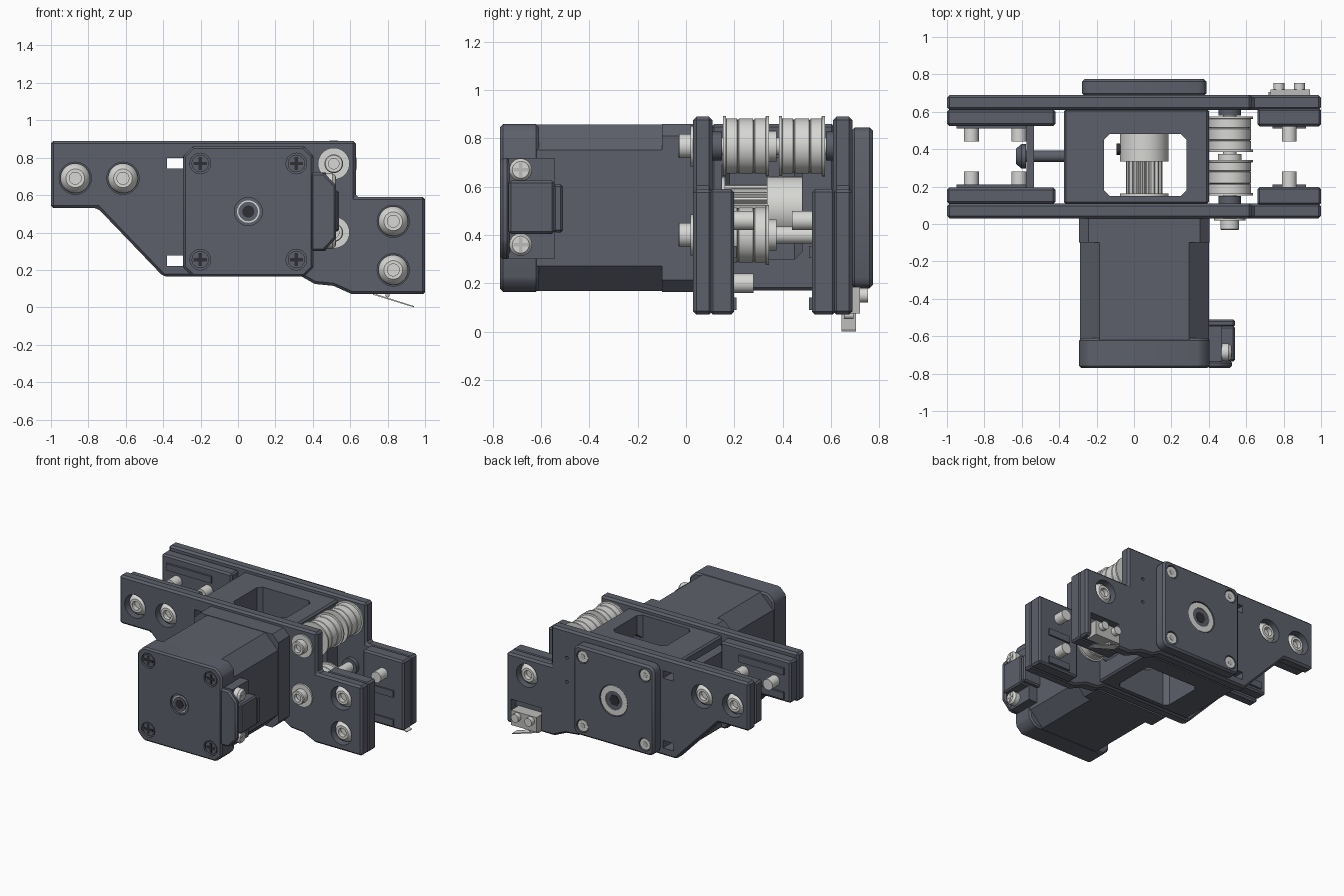
import bpy, bmesh, math
from mathutils import Vector

if "Cube" in bpy.data.objects:
    bpy.data.objects.remove(bpy.data.objects["Cube"], do_unlink=True)

PARTS = []


def material(name, rgb):
    m = bpy.data.materials.new(name)
    m.use_nodes = True
    m.diffuse_color = (*rgb, 1)
    node = next(n for n in m.node_tree.nodes if n.type == "BSDF_PRINCIPLED")
    node.inputs["Base Color"].default_value = (*rgb, 1)
    node.inputs["Roughness"].default_value = 0.6
    return m


SLATE = material("slate_grey", (0.11, 0.117, 0.147))
STEEL = material("light_steel", (0.68, 0.68, 0.66))
GREY = material("switch_grey", (0.5, 0.5, 0.49))
BLACK = material("recess_black", (0.03, 0.03, 0.035))


def finish(name, bm, mat):
    bmesh.ops.recalc_face_normals(bm, faces=bm.faces)
    mesh = bpy.data.meshes.new(name)
    bm.to_mesh(mesh)
    bm.free()
    mesh.materials.append(mat)
    ob = bpy.data.objects.new(name, mesh)
    bpy.context.scene.collection.objects.link(ob)
    PARTS.append(ob)
    return ob


def bake(ob):
    dg = bpy.context.evaluated_depsgraph_get()
    mesh = bpy.data.meshes.new_from_object(ob.evaluated_get(dg))
    ob.modifiers.clear()
    ob.data = mesh


def prism(name, outline, y0, y1, mat=SLATE, bevel=0.0):
    """Extrude an (x, z) outline along y."""
    bm = bmesh.new()
    face = bm.faces.new([bm.verts.new((x, y0, z)) for x, z in outline])
    ext = bmesh.ops.extrude_face_region(bm, geom=[face])["geom"]
    bmesh.ops.translate(bm, vec=(0, y1 - y0, 0),
                        verts=[v for v in ext if isinstance(v, bmesh.types.BMVert)])
    ob = finish(name, bm, mat)
    if bevel:
        mod = ob.modifiers.new("bevel", "BEVEL")
        mod.width, mod.segments, mod.limit_method = bevel, 1, "ANGLE"
        bake(ob)
    return ob


def box(name, xs, ys, zs, mat=SLATE, bevel=0.0):
    (a, b), (c, d) = xs, zs
    return prism(name, [(a, c), (b, c), (b, d), (a, d)], *ys, mat, bevel)


def lathe(name, profile, centre, axis=(0, 1, 0), mat=STEEL, seg=32):
    """Spin (radius, distance along axis) points about an axis."""
    bm = bmesh.new()
    verts = [bm.verts.new((r, 0, t)) for r, t in profile]
    edges = [bm.edges.new(p) for p in zip(verts, verts[1:])]
    bmesh.ops.spin(bm, geom=verts + edges, cent=(0, 0, 0), axis=(0, 0, 1),
                   angle=math.tau, steps=seg)
    bmesh.ops.remove_doubles(bm, verts=bm.verts, dist=1e-5)
    turn = Vector((0, 0, 1)).rotation_difference(Vector(axis)).to_matrix()
    bmesh.ops.rotate(bm, verts=bm.verts, matrix=turn)
    bmesh.ops.translate(bm, verts=bm.verts, vec=centre)
    return finish(name, bm, mat)


def rod(name, r, y0, y1, x, z, mat=STEEL, seg=32):
    return lathe(name, [(0, y0), (r, y0), (r, y1), (0, y1)], (x, 0, z), mat=mat, seg=seg)


def cut(ob, cutters):
    for c in cutters:
        mod = ob.modifiers.new("cut", "BOOLEAN")
        mod.operation, mod.solver, mod.object = "DIFFERENCE", "EXACT", c
        bake(ob)
        PARTS.remove(c)
        bpy.data.objects.remove(c, do_unlink=True)


def chamfered(r, c):
    """Square outline with cut corners about the motor axis."""
    pts = [(r, c - r), (r, r - c), (r - c, r), (c - r, r),
           (-r, r - c), (-r, c - r), (c - r, -r), (r - c, -r)]
    return [(CX + x, CZ + z) for x, z in pts]


CX, CZ = 0.055, 0.512
CORNERS = [(CX + sx * 0.257, CZ + sz * 0.257) for sx in (-1, 1) for sz in (-1, 1)]
OUTLINE = [(-1, 0.53), (-1, 0.89), (0.63, 0.89), (0.63, 0.59), (1, 0.59), (1, 0.07),
           (0.61, 0.07), (0.51, 0.115), (0.41, 0.125), (0.34, 0.165), (-0.4, 0.165), (-0.75, 0.53)]
LEFT_SCREWS = [(-0.87, 0.69), (-0.615, 0.69)]
RIGHT_SCREWS = [(0.83, 0.46), (0.83, 0.2)]


def slots():
    return [box("slot_cutter", (-0.38, -0.295), (-0.02, 0.8), (z - 0.028, z + 0.028))
            for z in (0.77, 0.25)]


# Two side plates with pads and recessed button screws, mirrored about y = 0.36
for side, d, base in (("front", 1, 0.03), ("back", -1, 0.69)):
    def span(a, b):
        return sorted((base + d * a, base + d * b))
    screws = LEFT_SCREWS + (RIGHT_SCREWS if d > 0 else RIGHT_SCREWS[:1])
    plate = prism(side + "_plate", OUTLINE, *span(0, 0.08), bevel=0.014)
    holes = [rod("hole_cutter", 0.086, *span(-0.05, 0.068), x, z) for x, z in screws]
    if d < 0:
        holes += [rod("pin_cutter", 0.012, *span(-0.05, 0.05), 0.5, z, seg=12) for z in (0.5, 0.68)]
        holes.append(box("switch_cutter", (0.71, 0.96), span(-0.05, 0.06), (0.0, 0.25)))
    cut(plate, holes + slots())
    box(side + "_left_pad", (-1, -0.42), span(0.078, 0.165), (0.55, 0.86), bevel=0.012)
    box(side + "_right_pad", (0.66, 1), span(0.07, 0.168), (0.07, 0.59), bevel=0.012)
    for z in (0.6, 0.78):
        box(side + "_pad_rib", (-0.95, -0.58), span(0.16, 0.18), (z - 0.025, z + 0.025))
    for z in (0.115, 0.33):
        box(side + "_right_pad_rib", (0.74, 0.92), span(0.16, 0.18), (z - 0.025, z + 0.025))
    for x, z in screws:
        lathe(side + "_button_screw",
              [(0, 0.045), (0.032, 0.045), (0.032, 0.012), (0.05, 0.012), (0.071, 0.032),
               (0.08, 0.055), (0.08, 0.068), (0.04, 0.068), (0.04, 0.25), (0, 0.25)],
              (x, base, z), (0, d, 0))

# Motor body with end caps
prism("motor_body", chamfered(0.345, 0.105), -0.63, -0.09)
end_cap = prism("motor_end_cap", chamfered(0.348, 0.05), -0.77, -0.61, bevel=0.012)
cut(end_cap, [rod("recess_cutter", 0.055, -0.8, -0.75, x, z) for x, z in CORNERS]
    + [rod("boss_cutter", 0.075, -0.8, -0.755, CX, CZ)])
prism("motor_front_cap", chamfered(0.348, 0.05), -0.1, 0.03)
rod("motor_end_boss", 0.06, -0.76, -0.75, CX, CZ)
rod("motor_end_hub", 0.052, -0.768, -0.75, CX, CZ, SLATE)
rod("motor_end_hole", 0.032, -0.77, -0.767, CX, CZ, BLACK)
for x, z in CORNERS:
    rod("motor_screw", 0.046, -0.765, -0.745, x, z, SLATE)
    for w, h in ((0.035, 0.009), (0.009, 0.035)):
        box("motor_screw_cross", (x - w, x + w), (-0.768, -0.76), (z - h, z + h), BLACK)

# Cable connector on the motor's side
prism("connector_wall", [(0.39, 0.3), (0.46, 0.3), (0.525, 0.37), (0.525, 0.65), (0.46, 0.72), (0.39, 0.72)],
      -0.77, -0.73, bevel=0.012)
box("connector_core", (0.39, 0.54), (-0.735, -0.545), (0.405, 0.625), bevel=0.01)
box("connector_base", (0.39, 0.47), (-0.735, -0.545), (0.3, 0.72))
box("connector_tongue", (0.39, 0.54), (-0.55, -0.51), (0.41, 0.61), bevel=0.01)
for z in (0.36, 0.67):
    lathe("connector_screw", [(0, 0), (0.047, 0), (0.047, 0.035), (0.035, 0.05), (0, 0.05)],
          (0.47, -0.685, z), (1, 0, 0))
    for w, h in ((0.03, 0.007), (0.007, 0.03)):
        box("connector_screw_cross", (0.515, 0.523), (-0.685 - w, -0.685 + w), (z - h, z + h), GREY)

# Hollow housing between the plates
housing = box("housing", (-0.375, 0.4), (0.105, 0.615), (0.17, 0.86), bevel=0.012)
cut(housing, [box("window_cutter", (-0.16, 0.28), (0.15, 0.48), (0, 1.1), bevel=0.03),
              box("side_cutter", (0.1, 0.6), (0.15, 0.48), (0.3, 0.72), bevel=0.03)] + slots())

# Drive pulley on the motor shaft
rod("motor_shaft", 0.035, 0, 0.7, CX, CZ)
rod("pulley_flange", 0.13, 0.145, 0.162, CX, CZ)
rod("pulley_hub", 0.13, 0.335, 0.48, CX, CZ)
teeth = []
for i in range(80):
    r, a = (0.098 if i % 4 < 2 else 0.082), math.tau * i / 80
    teeth.append((CX + r * math.cos(a), CZ + r * math.sin(a)))
prism("pulley_teeth", teeth, 0.16, 0.337, STEEL)
lathe("pulley_set_screw", [(0, 0), (0.03, 0), (0.03, 0.02), (0, 0.02)],
      (CX - 0.128, 0.4, CZ), (-1, 0, 0), BLACK, 16)

# Belt idlers on two axles
IDLER = [(0, 0), (0.125, 0), (0.125, 0.012), (0.114, 0.014), (0.114, 0.058), (0.108, 0.062),
         (0.114, 0.066), (0.114, 0.124), (0.108, 0.128), (0.114, 0.132), (0.114, 0.176),
         (0.125, 0.178), (0.125, 0.19), (0, 0.19)]
for z, starts in ((0.768, (0.153, 0.385)), (0.4, (0.153,))):
    for y in starts:
        lathe("idler", IDLER, (0.512, y, z), seg=48)
    rod("idler_axle", 0.036, 0.02, 0.62, 0.512, z)
    rod("idler_spacer", 0.064, 0.343, 0.375, 0.512, z)
    rod("idler_washer", 0.085, 0.018, 0.04, 0.512, z)
    lathe("idler_screw_head", [(0, 0.03), (0.028, 0.03), (0.028, 0), (0.045, 0), (0.05, 0.006),
                               (0.05, 0.055), (0, 0.055)], (0.512, -0.032, z))
    for y0, y1 in ((0.1, 0.15), (0.58, 0.62)):
        rod("idler_boss", 0.06, y0, y1, 0.512, z, SLATE)

# Tension bar and its bolt
box("tension_bar", (-0.575, -0.535), (0.11, 0.61), (0.42, 0.6))
lathe("tension_bolt", [(0, 0), (0.04, 0), (0.065, 0.03), (0.065, 0.055), (0.03, 0.055),
                       (0.03, 0.3), (0, 0.3)], (-0.632, 0.362, CZ), (1, 0, 0), SLATE)

# Bearing cover on the back plate
cover = prism("bearing_cover", chamfered(0.333, 0.03), 0.685, 0.775, bevel=0.014)
cut(cover, [rod("bearing_cutter", 0.115, 0.755, 0.8, CX, CZ)]
    + [rod("screw_cutter", 0.048, 0.755, 0.8, x, z) for x, z in CORNERS])
lathe("bearing_ring", [(0.07, 0.75), (0.11, 0.75), (0.11, 0.77), (0.07, 0.77), (0.07, 0.75)], (CX, 0, CZ))
rod("bearing_seal", 0.075, 0.75, 0.765, CX, CZ, SLATE)
rod("bearing_centre", 0.042, 0.75, 0.768, CX, CZ, BLACK, 6)
for x, z in CORNERS:
    rod("cover_screw", 0.042, 0.75, 0.77, x, z)
    rod("cover_screw_socket", 0.02, 0.765, 0.772, x, z, GREY, 6)

# Limit switch with sprung lever
box("switch_body", (0.73, 0.94), (0.63, 0.72), (0.075, 0.185), GREY)
for x in (0.775, 0.885):
    rod("switch_screw", 0.03, 0.71, 0.755, x, 0.15, STEEL, 20)
rod("switch_button", 0.012, 0.655, 0.695, 0.8, 0.065, GREY, 12)
prism("switch_lever", [(0.72, 0.068), (0.94, 0), (0.942, 0.006), (0.722, 0.076)], 0.645, 0.705, STEEL)

# Smooth the round parts, keep hard edges
bpy.ops.object.select_all(action="DESELECT")
for ob in PARTS:
    ob.select_set(True)
bpy.context.view_layer.objects.active = PARTS[0]
bpy.ops.object.shade_smooth_by_angle(angle=math.radians(28))
